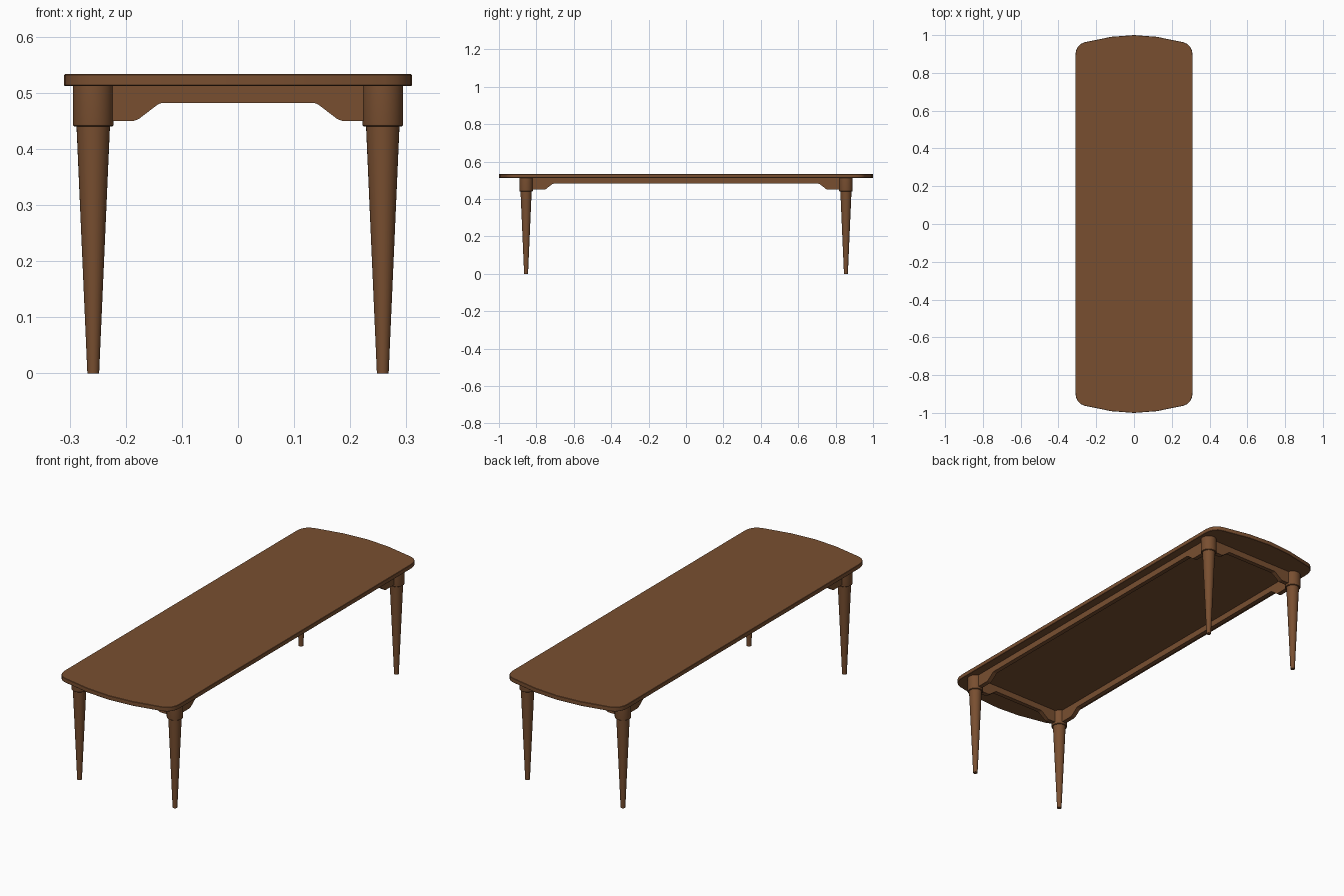
import bpy, bmesh, math

if "Cube" in bpy.data.objects:
    bpy.data.objects.remove(bpy.data.objects["Cube"])

wood = bpy.data.materials.new("brown wood")
wood.diffuse_color = (0.19, 0.078, 0.03, 1)
wood.use_nodes = True
wood.node_tree.nodes["Principled BSDF"].inputs["Base Color"].default_value = wood.diffuse_color

TOP_Z, UNDER_Z = 0.533, 0.512
LEG_X, LEG_Y = 0.258, 0.855


def finish(name, bm, angle=30):
    bmesh.ops.recalc_face_normals(bm, faces=bm.faces[:])
    me = bpy.data.meshes.new(name)
    bm.to_mesh(me)
    bm.free()
    ob = bpy.data.objects.new(name, me)
    bpy.context.collection.objects.link(ob)
    me.materials.append(wood)
    bpy.ops.object.select_all(action='DESELECT')
    ob.select_set(True)
    bpy.context.view_layer.objects.active = ob
    bpy.ops.object.shade_smooth_by_angle(angle=math.radians(angle))
    return ob


def prism(bm, pts, offset):
    """Face through 3D points, extruded by offset."""
    f = bm.faces.new([bm.verts.new(p) for p in pts])
    r = bmesh.ops.extrude_face_region(bm, geom=[f], use_keep_orig=True)
    vs = [g for g in r["geom"] if isinstance(g, bmesh.types.BMVert)]
    bmesh.ops.translate(bm, verts=vs, vec=offset)


# Table top: straight sides, rounded corners, bowed ends
quarter = [(0.31, 0.895), (0.307, 0.917), (0.298, 0.938), (0.283, 0.953),
           (0.262, 0.962), (0.12, 0.991)]
end = quarter + [(0, 1.0)] + [(-x, y) for x, y in reversed(quarter)]
outline = end + [(-x, -y) for x, y in end]
bm = bmesh.new()
prism(bm, [(x, y, UNDER_Z) for x, y in outline], (0, 0, TOP_Z - UNDER_Z))
rim = [e for e in bm.edges if abs(e.verts[0].co.z - e.verts[1].co.z) < 1e-5]
bmesh.ops.bevel(bm, geom=rim, offset=0.0015, segments=1, affect='EDGES')
finish("table_top", bm)

# Turned legs: tapered shaft under a thick round collar
profile = [(0.0105, 0), (0.0298, 0.44), (0.034, 0.44), (0.0358, 0.4415),
           (0.0365, 0.445), (0.0365, UNDER_Z)]
SIDES = 32
for sx, xn in ((-1, "left"), (1, "right")):
    for sy, yn in ((-1, "front"), (1, "back")):
        bm = bmesh.new()
        rings = [[bm.verts.new((sx * LEG_X + r * math.cos(i * math.tau / SIDES),
                                sy * LEG_Y + r * math.sin(i * math.tau / SIDES), z))
                  for i in range(SIDES)] for r, z in profile]
        for a, b in zip(rings, rings[1:]):
            for i in range(SIDES):
                j = (i + 1) % SIDES
                bm.faces.new((a[i], a[j], b[j], b[i]))
        bm.faces.new(rings[0])
        bm.faces.new(rings[-1])
        finish(f"{yn}_{xn}_leg", bm)

# Aprons: rails that deepen near the legs
THICK = 0.022


def apron_profile(half, low, high):
    side = [(half, UNDER_Z), (half, 0.45), (low + 0.005, 0.45), (low - 0.003, 0.453),
            (high + 0.006, 0.479), (high - 0.002, 0.482)]
    return side + [(-u, z) for u, z in reversed(side)]


for s, n in ((-1, "front"), (1, "back")):
    bm = bmesh.new()
    prism(bm, [(u, s * LEG_Y - THICK / 2, z)
               for u, z in apron_profile(LEG_X - 0.02, 0.18, 0.137)], (0, THICK, 0))
    finish(f"{n}_apron", bm)
for s, n in ((-1, "left"), (1, "right")):
    bm = bmesh.new()
    prism(bm, [(s * LEG_X - THICK / 2, u, z)
               for u, z in apron_profile(LEG_Y - 0.02, 0.752, 0.709)], (THICK, 0, 0))
    finish(f"{n}_apron", bm)
